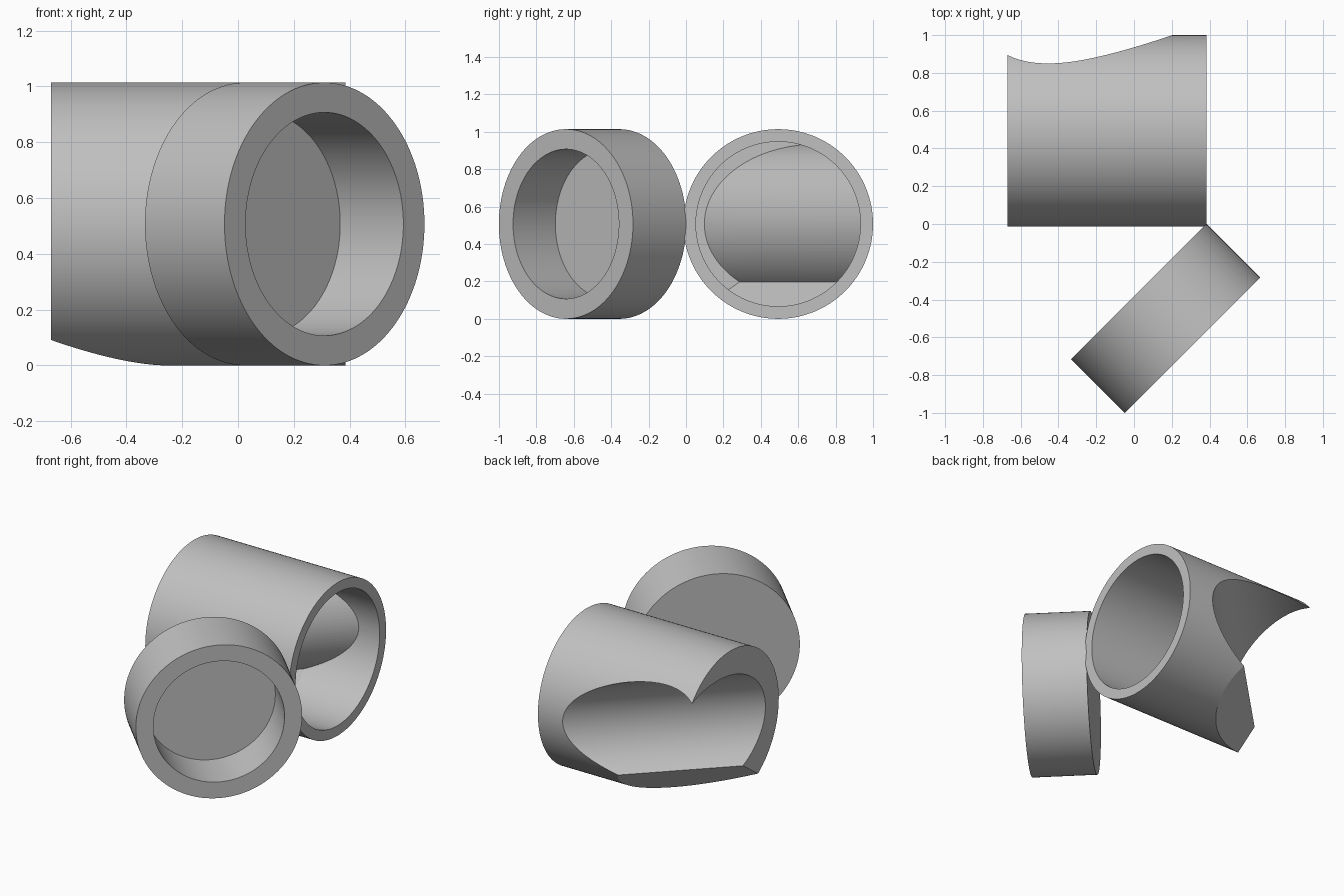
import bpy
from math import radians
from mathutils import Vector

if "Cube" in bpy.data.objects:
    bpy.data.objects.remove(bpy.data.objects["Cube"], do_unlink=True)

R = 0.507          # outer radius, also the height of both axes
WALL = 0.067       # shell thickness

grey = bpy.data.materials.new("plain_grey")
grey.use_nodes = True
colour = (0.53, 0.53, 0.53, 1)
grey.diffuse_color = colour
grey.node_tree.nodes["Principled BSDF"].inputs["Base Color"].default_value = colour


def cylinder(name, start, end, radius):
    start, end = Vector(start), Vector(end)
    bpy.ops.mesh.primitive_cylinder_add(
        vertices=128, radius=radius, depth=(end - start).length, location=(start + end) / 2)
    ob = bpy.context.object
    ob.rotation_mode = 'QUATERNION'
    ob.rotation_quaternion = (end - start).to_track_quat('Z', 'Y')
    ob.name = name
    return ob


def block(name, surface_point, normal):
    """Large block whose top face passes through the point."""
    bpy.ops.mesh.primitive_cube_add(size=4, location=surface_point - normal * 2)
    ob = bpy.context.object
    ob.rotation_mode = 'QUATERNION'
    ob.rotation_quaternion = normal.to_track_quat('Z', 'Y')
    ob.name = name
    return ob


def subtract(target, cutter):
    bpy.context.view_layer.update()
    mod = target.modifiers.new("cut", 'BOOLEAN')
    mod.operation, mod.solver, mod.object = 'DIFFERENCE', 'EXACT', cutter
    bpy.context.view_layer.objects.active = target
    bpy.ops.object.modifier_apply(modifier=mod.name)
    bpy.data.objects.remove(cutter, do_unlink=True)


def finish(ob):
    bpy.ops.object.select_all(action='DESELECT')
    ob.select_set(True)
    bpy.context.view_layer.objects.active = ob
    ob.data.materials.clear()
    ob.data.materials.append(grey)
    bpy.ops.object.shade_smooth_by_angle(angle=radians(25))


# Diagonal saddle: a round channel with a 45 degree undercut below it
along = Vector((1, 1, 0)).normalized()
across = Vector((1, -1, 0)).normalized()
slope = (across + Vector((0, 0, 1))).normalized()
middle = Vector((-0.46, 0.845, R))


def cut_saddle(target, offset):
    subtract(target, cylinder("channel", middle - along * 2, middle + along * 2, 0.36 + offset))
    subtract(target, block("undercut", middle + slope * (offset - 0.078), slope))


# Housing: saddle-cut tube, hollowed from its open end to an even wall
y = 0.493
housing = cylinder("housing", (-0.67, y, R), (0.385, y, R), R)
cut_saddle(housing, 0)
core = cylinder("core", (-0.67 + WALL, y, R), (0.6, y, R), R - WALL)
cut_saddle(core, WALL)
subtract(housing, core)
finish(housing)

# Cap: round cup turned 45 degrees, open to the front
back = Vector((0.025, -0.357, R))
cap = cylinder("cap", back, back + across * 0.403, R)
subtract(cap, cylinder("recess", back + across * 0.083, back + across * 0.6, 0.4))
finish(cap)
